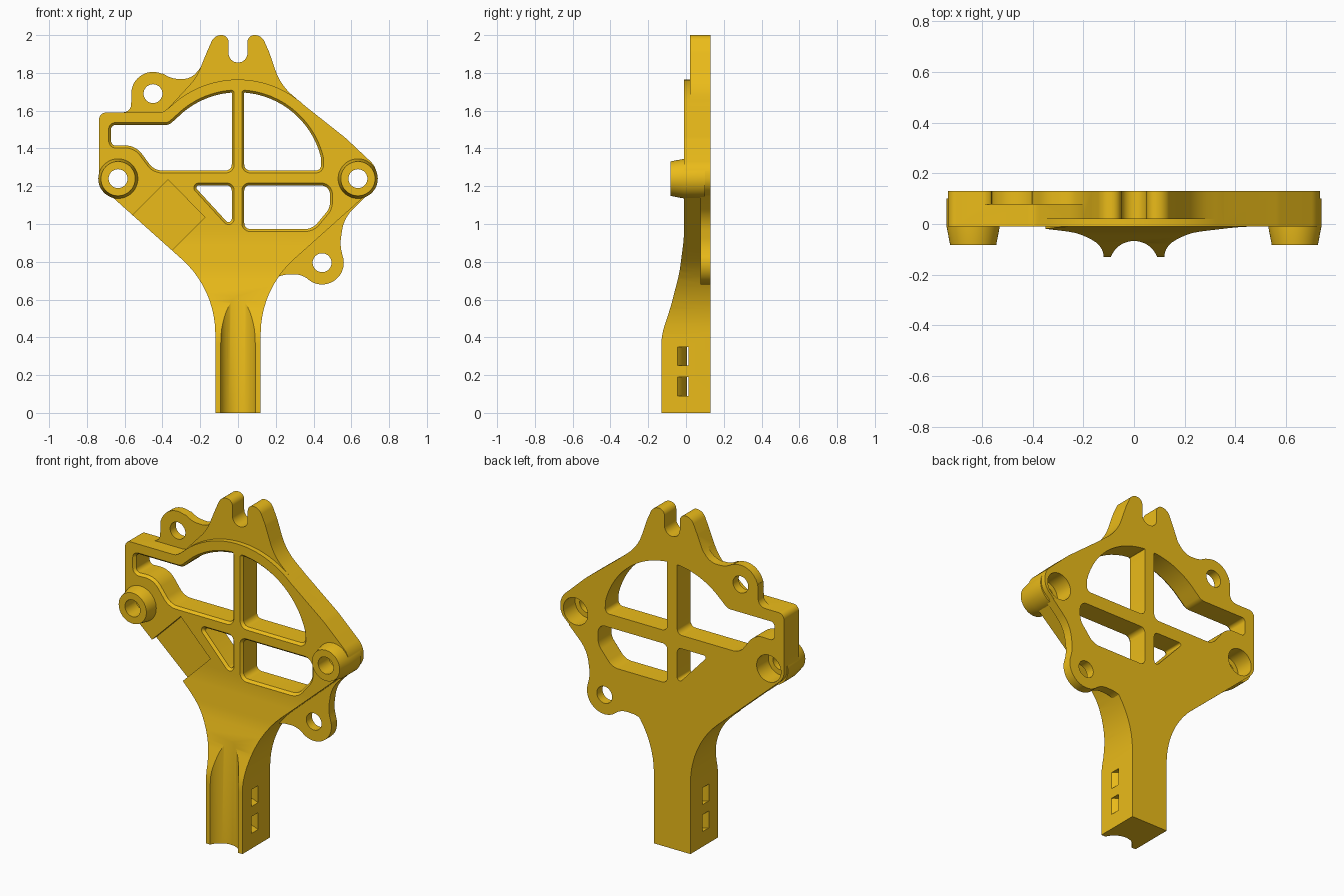
import bpy, bmesh, math
from mathutils import Vector

if "Cube" in bpy.data.objects:
    bpy.data.objects.remove(bpy.data.objects["Cube"])


def fillet(corners, n=10):
    """Closed outline from (u, v, radius) corners; radii are limited to fit."""
    out = []
    for i, (u, v, r) in enumerate(corners):
        p = Vector((u, v))
        a = Vector(corners[i - 1][:2]) - p
        b = Vector(corners[(i + 1) % len(corners)][:2]) - p
        half = a.angle(b) / 2
        if r == 0 or half > 1.565:
            out.append(p)
            continue
        t = min(r / math.tan(half), 0.49 * a.length, 0.49 * b.length)
        r = t * math.tan(half)
        a.normalize()
        b.normalize()
        c = p + (a + b).normalized() * (r / math.sin(half))
        s, e = p + a * t - c, p + b * t - c
        a0 = math.atan2(s.y, s.x)
        d = (math.atan2(e.y, e.x) - a0 + math.pi) % (2 * math.pi) - math.pi
        out += [c + r * Vector((math.cos(a0 + d * k / n), math.sin(a0 + d * k / n)))
                for k in range(n + 1)]
    return out


def arc(cx, cy, r, a0, a1, n):
    return [Vector((cx + r * math.cos(math.radians(a0 + (a1 - a0) * k / n)),
                    cy + r * math.sin(math.radians(a0 + (a1 - a0) * k / n))))
            for k in range(n + 1)]


def circle(cx, cy, r):
    return arc(cx, cy, r, 0, 360, 48)[:-1]


def inset(pts, d):
    area = sum(pts[i - 1].cross(pts[i]) for i in range(len(pts)))
    s = 1 if area > 0 else -1
    out = []
    for i, p in enumerate(pts):
        e, f = (p - pts[i - 1]).normalized(), (pts[(i + 1) % len(pts)] - p).normalized()
        n1, n2 = Vector((-e.y, e.x)) * s, Vector((-f.y, f.x)) * s
        m = (n1 + n2).normalized()
        out.append(p + m * d / max(0.4, m.dot(n1)))
    return out


def prism(name, pts, sections, axis='y'):
    """Loft an outline through (depth, inset) sections along an axis."""
    place = {'x': lambda p, d: (d, p.x, p.y), 'y': lambda p, d: (p.x, d, p.y),
             'z': lambda p, d: (p.x, p.y, d)}[axis]
    bm = bmesh.new()
    rings = [[bm.verts.new(place(p, d)) for p in (inset(pts, o) if o else pts)]
             for d, o in sections]
    for r1, r2 in zip(rings, rings[1:]):
        for i in range(len(pts)):
            bm.faces.new((r1[i - 1], r1[i], r2[i], r2[i - 1]))
    bm.faces.new(rings[0])
    bm.faces.new(rings[-1])
    bmesh.ops.recalc_face_normals(bm, faces=bm.faces)
    me = bpy.data.meshes.new(name)
    bm.to_mesh(me)
    bm.free()
    ob = bpy.data.objects.new(name, me)
    bpy.context.collection.objects.link(ob)
    return ob


def combine(target, other, op):
    mod = target.modifiers.new(op, 'BOOLEAN')
    mod.operation, mod.object, mod.solver = op, other, 'EXACT'
    bpy.context.view_layer.objects.active = target
    bpy.ops.object.modifier_apply(modifier=mod.name)
    bpy.data.objects.remove(other)


def add(*args):
    combine(body, prism(*args), 'UNION')


def cut(*args):
    combine(body, prism(*args), 'DIFFERENCE')


BACK = 0.13
HUB = 1.245          # centre of the concentric arcs


def hub_arc(r, a0, a1, n=14):
    return [(p.x, p.y, 0) for p in arc(0, HUB, r, a0, a1, n)]


# plate and stem: front outline intersected with the side profile
outline = fillet([(-.12, 0, 0), (-.12, .655, .53), (-.735, 1.205, .09),
                  (-.735, 1.59, .035), (-.40, 1.59, .06)]
                 + hub_arc(.52, 134, 47, 24)
                 + [(.57, 1.455, .3), (.735, 1.30, .15), (.735, 1.205, .09),
                    (.12, .655, .53), (.12, 0, 0)])
body = prism("bracket", outline, [(-.13, 0), (BACK, 0)])
side = fillet([(.2, -.1, 0), (-.13, -.1, 0), (-.13, .41, .3), (-.08, .565, .4),
               (-.035, .74, .6), (-.01, .93, .8), (-.01, 2.1, 0), (.2, 2.1, 0)])
combine(body, prism("side_profile", side, [(-1, 0), (1, 0)], 'x'), 'INTERSECT')

# forked top lug
half = [(.05, 1.855, .05), (.05, 2.0, .04), (.125, 2.0, .08), (.165, 1.91, .15)]
lug = ([(-.3, 1.5, 0), (-.40, 1.58, 0), (-.22, 1.775, .3)]
       + [(-x, z, r) for x, z, r in reversed(half)] + half
       + [(.225, 1.735, .3), (.42, 1.57, 0), (.3, 1.5, 0)])
add("top_lug", fillet(lug), [(.02, 0), (BACK, 0)])

# thin mounting ears
ears = [((-.45, 1.69), [(-.2, 1.5, 0), (-.63, 1.5, 0), (-.63, 1.585, 0), (-.567, 1.60, .06),
                        (-.562, 1.72, .0), (-.45, 1.75, 0), (-.40, 1.797, 0),
                        (-.35, 1.77, .2), (-.25, 1.765, .2), (-.18, 1.85, 0), (-.1, 1.6, 0)]),
        ((.445, .795), [(.1, .6, 0), (.2, .73, .15), (.33, .735, .12), (.40, .69, 0),
                        (.45, .75, 0), (.559, .81, 0), (.54, .89, .2), (.56, 1.03, .2),
                        (.68, 1.15, 0), (.5, 1.1, 0), (.2, .85, 0)])]
for (x, z), web in ears:
    add("ear_web", fillet(web), [(.077, 0), (BACK, 0)])
    add("ear_disc", circle(x, z, .115), [(.077, 0), (BACK, 0)])
    cut("ear_hole", circle(x, z, .05), [(-.2, 0), (.3, 0)])

# tapered bosses with counterbored holes
for x in (-.635, .635):
    add("boss", circle(x, 1.24, .105), [(-.083, .014), (-.01, 0), (.1, 0)])
    cut("boss_hole", circle(x, 1.24, .05), [(-.2, 0), (.3, 0)])
    cut("counterbore", circle(x, 1.24, .08), [(.02, 0), (.3, 0)])

# four windows with chamfered front rims
windows = [
    [(-.02, 1.27, .045), (-.02, 1.71, .05)] + hub_arc(.465, 97, 134)
    + [(-.37, 1.537, .04), (-.685, 1.537, .035), (-.685, 1.40, .04),
       (-.55, 1.405, .1), (-.45, 1.27, .1)],
    [(.02, 1.27, .045), (.02, 1.71, .05)] + hub_arc(.465, 83, 14) + [(.455, 1.27, .06)],
    [(-.02, 1.217, .04), (-.02, .95, .03), (-.265, 1.217, .025)],
    [(.02, 1.217, .04), (.02, .96, .045), (.40, .96, .1), (.50, 1.08, .1), (.50, 1.217, .06)],
]
for w in windows:
    cut("window", fillet(w), [(-.3, 0), (-.01, 0), (.005, .013), (.3, .013)])

# slanted pocket open to the lower left edge
cut("pocket", fillet([(-.37, 1.235, 0), (-.175, 1.035, 0), (-.44, .77, 0), (-.65, .955, 0)]),
    [(-.3, 0), (.03, 0)])

# stem channel and curved strap slots behind it
cut("channel", circle(0, -.165, .098), [(-.1, 0), (.8, 0)], 'z')
strap = arc(0, -.165, .216, 20, 160, 24) + arc(0, -.165, .17, 160, 20, 24)
for z in (.09, .25):
    cut("strap_slot", strap, [(z, 0), (z + .10, 0)], 'z')

mat = bpy.data.materials.new("amber")
mat.diffuse_color = (.83, .5, .01, 1)
mat.use_nodes = True
mat.node_tree.nodes["Principled BSDF"].inputs["Base Color"].default_value = mat.diffuse_color
body.data.materials.clear()
body.data.materials.append(mat)
for poly in body.data.polygons:
    poly.material_index = 0
bpy.ops.object.select_all(action='DESELECT')
body.select_set(True)
bpy.context.view_layer.objects.active = body
bpy.ops.object.shade_smooth_by_angle(angle=math.radians(25))
